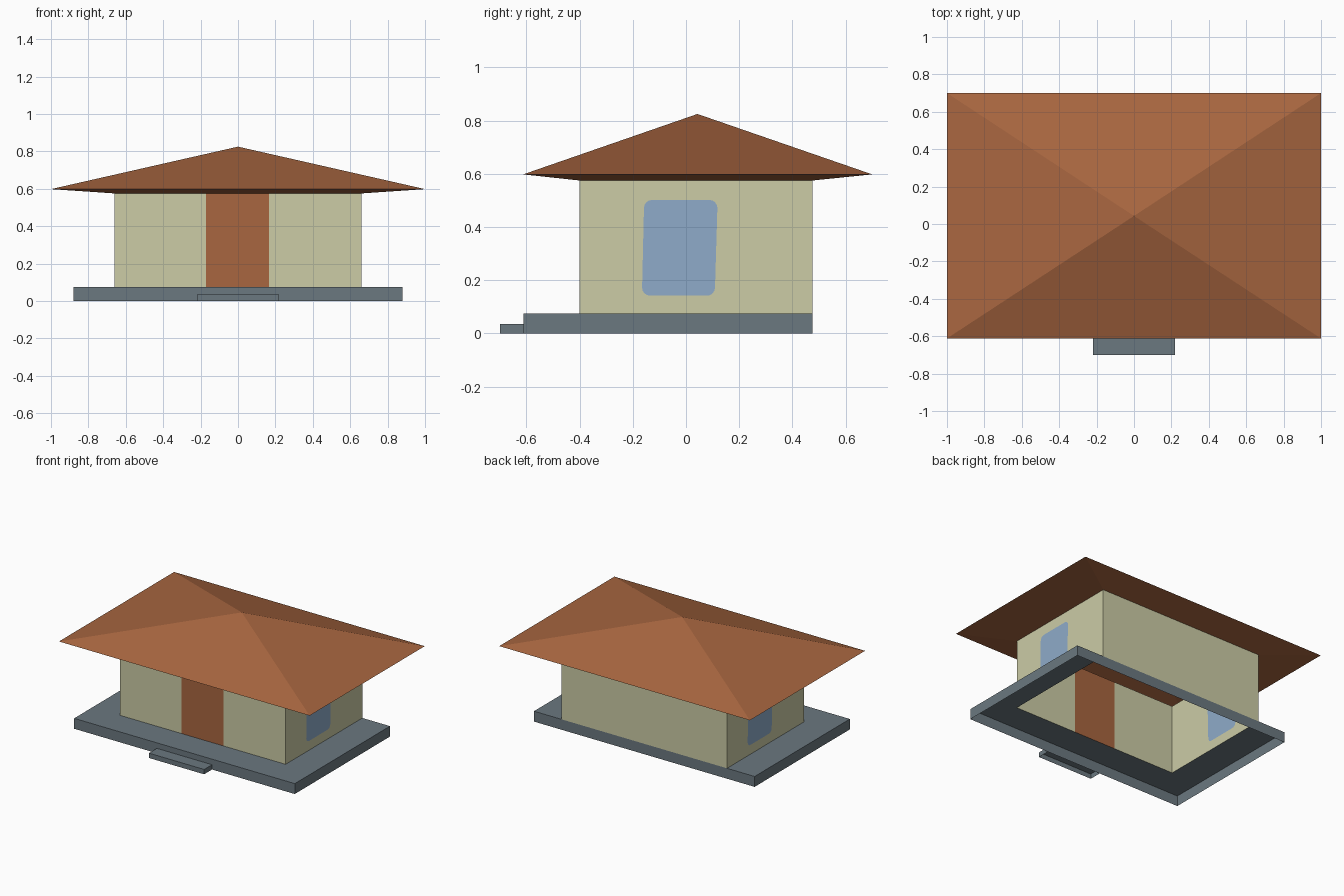
import bpy, bmesh, math
from mathutils import Vector

if "Cube" in bpy.data.objects:
    bpy.data.objects.remove(bpy.data.objects["Cube"])


def material(name, srgb):
    m = bpy.data.materials.new(name)
    lin = [((c + 0.055) / 1.055) ** 2.4 for c in srgb]
    m.diffuse_color = (*lin, 1)
    m.use_nodes = True
    m.node_tree.nodes["Principled BSDF"].inputs["Base Color"].default_value = m.diffuse_color
    return m


BROWN = material("terracotta brown", (0.66, 0.40, 0.25))
CREAM = material("cream plaster", (0.80, 0.80, 0.65))
BLUE = material("window blue", (0.56, 0.67, 0.79))
GREY = material("slate grey", (0.42, 0.47, 0.50))

WX, WY0, WY1 = 0.66, -0.40, 0.475      # wall footprint
Z0, Z1 = 0.075, 0.575                  # floor and wall top
CY = (WY0 + WY1) / 2


def rect(x0, x1, y0, y1, z):
    return [(x0, y0, z), (x1, y0, z), (x1, y1, z), (x0, y1, z)]


def add_face(bm, pts, mat=0):
    f = bm.faces.new([bm.verts.new(p) for p in pts])
    f.material_index = mat
    return f


def band(bm, low, high, skip=()):
    """Quads joining two four-point rings."""
    for i in range(4):
        if i not in skip:
            j = (i + 1) % 4
            add_face(bm, [low[i], low[j], high[j], high[i]])


def finish(bm, name, *mats):
    bmesh.ops.remove_doubles(bm, verts=bm.verts, dist=1e-5)
    me = bpy.data.meshes.new(name)
    bm.to_mesh(me)
    bm.free()
    for m in mats:
        me.materials.append(m)
    ob = bpy.data.objects.new(name, me)
    bpy.context.collection.objects.link(ob)
    return ob


# Foundation slab: open below, with a hole under the house (flush at the back)
bm = bmesh.new()
top = rect(-0.88, 0.88, -0.61, WY1, Z0)
band(bm, rect(-0.88, 0.88, -0.61, WY1, 0), top)
band(bm, top, rect(-WX, WX, WY0, WY1, Z0), skip=(2,))
finish(bm, "foundation", GREY)

# Front step: open below
bm = bmesh.new()
top = rect(-0.22, 0.22, -0.70, -0.61, 0.035)
band(bm, rect(-0.22, 0.22, -0.70, -0.61, 0), top, skip=(2,))
add_face(bm, top)
finish(bm, "front_step", GREY)

# Front wall with full-height door, and plain back wall
bm = bmesh.new()
xs = (-WX, -0.17, 0.165, WX)
for i, mat in enumerate((0, 1, 0)):
    a, b = xs[i], xs[i + 1]
    add_face(bm, [(a, WY0, Z0), (b, WY0, Z0), (b, WY0, Z1), (a, WY0, Z1)], mat)
add_face(bm, [(WX, WY1, Z0), (-WX, WY1, Z0), (-WX, WY1, Z1), (WX, WY1, Z1)])
finish(bm, "front_and_back_walls", CREAM, BROWN)


def window_outline():
    """Slightly leaning rounded rectangle on the right wall, as (y, z)."""
    pts, r = [], 0.03
    corners = ((-0.165, 0.142, 180), (0.109, 0.142, 270),
               (0.118, 0.502, 0), (-0.158, 0.502, 90))
    for y, z, start in corners:
        cy = y + (r if y < 0 else -r)
        cz = z + (r if z < 0.3 else -r)
        for k in range(5):
            t = math.radians(start + k * 22.5)
            pts.append((cy + r * math.cos(t), cz + r * math.sin(t)))
    return pts


def side_wall(name, side):
    """Wall with a cut-in window; the left one is the right turned half round."""
    def place(y, z):
        return (side * WX, CY + side * (y - CY), z)
    bm = bmesh.new()
    edges, loops = [], []
    outer = [(WY0, Z0), (WY1, Z0), (WY1, Z1), (WY0, Z1)]
    for pts in (outer, window_outline()):
        vs = [bm.verts.new(place(*p)) for p in pts]
        edges += [bm.edges.new((vs[i - 1], vs[i])) for i in range(len(vs))]
        loops.append(vs)
    bmesh.ops.triangle_fill(bm, edges=edges, use_beauty=True,
                            normal=Vector((side, 0, 0)))
    bm.faces.new(loops[1]).material_index = 1
    for f in bm.faces:
        f.normal_update()
        if f.normal.x * side < 0:
            f.normal_flip()
    return finish(bm, name, CREAM, BLUE)


side_wall("right_wall", 1)
side_wall("left_wall", -1)

# Hipped roof with sloping soffit down to the wall tops
bm = bmesh.new()
eave = rect(-1, 1, -0.612, 0.70, 0.598)
band(bm, rect(-WX, WX, WY0, WY1, Z1), eave)
for i in range(4):
    add_face(bm, [eave[i], eave[(i + 1) % 4], (0, 0.043, 0.825)])
finish(bm, "roof", BROWN)
